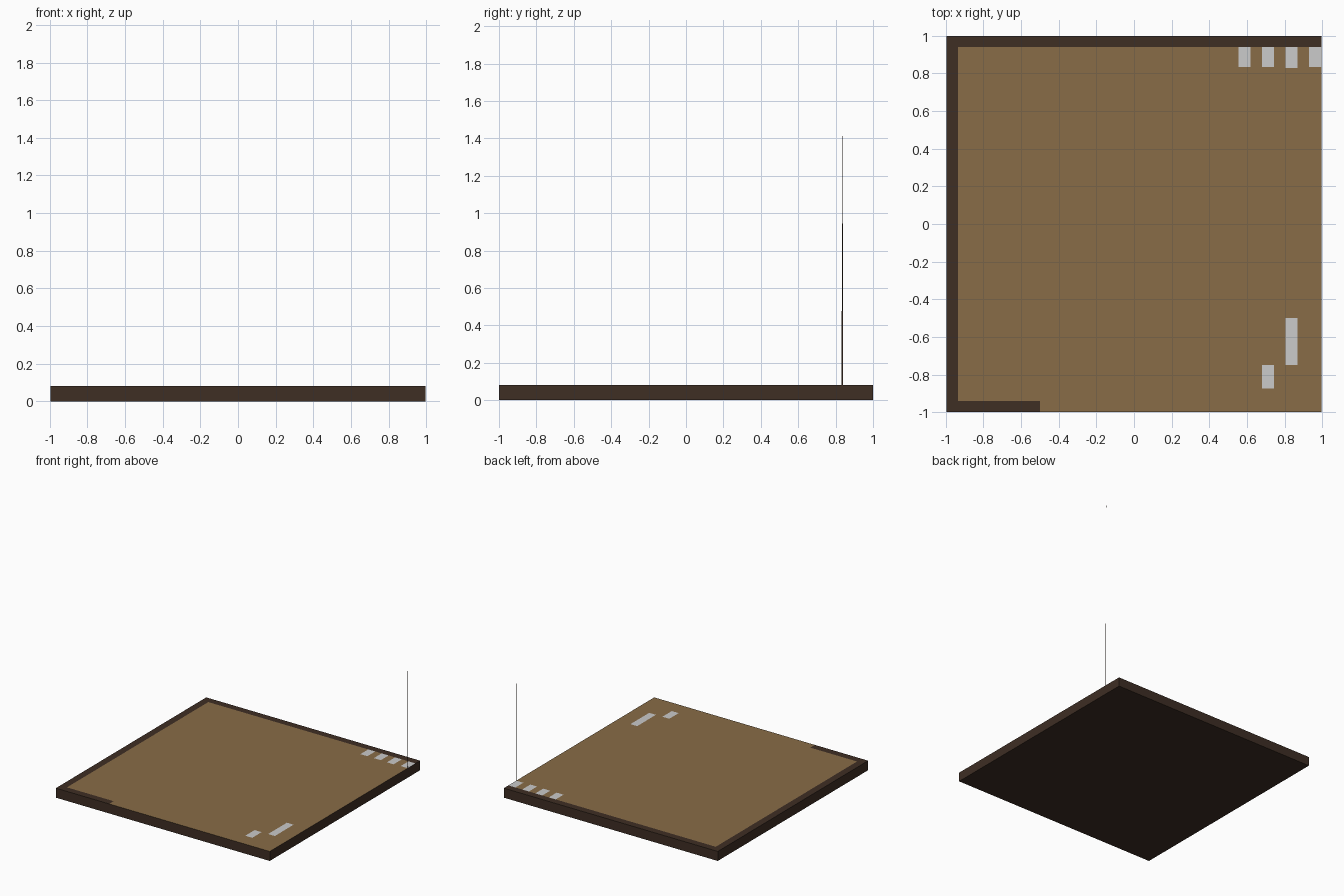
import bpy, bmesh

if "Cube" in bpy.data.objects:
    bpy.data.objects.remove(bpy.data.objects["Cube"])

W, D, H = 0.996, 1.0, 0.08   # half width, half depth, slab height


def material(name, rgb):
    """Flat colour from 0-255 sRGB values."""
    m = bpy.data.materials.new(name)
    m.diffuse_color = [((c / 255 + 0.055) / 1.055) ** 2.4 for c in rgb] + [1]
    m.use_nodes = True
    m.node_tree.nodes["Principled BSDF"].inputs["Base Color"].default_value = m.diffuse_color
    return m


brown = material("dark brown", (62, 46, 36))
tan = material("tan", (136, 108, 71))
grey = material("pale grey", (203, 203, 203))


def add_object(name, bm, mats):
    me = bpy.data.meshes.new(name)
    bm.to_mesh(me)
    bm.free()
    ob = bpy.data.objects.new(name, me)
    bpy.context.collection.objects.link(ob)
    for m in mats:
        me.materials.append(m)
    return ob


# Painted areas of the top: (x0, x1, y0, y1)
rim = [(-W, -0.935, -D, D), (-W, W, 0.94, D), (-W, -0.5, -D, -0.94)]
marks = [(0.555, 0.62, 0.835, 0.94), (0.68, 0.745, 0.835, 0.94),
         (0.805, 0.868, 0.83, 0.94), (0.93, W, 0.835, 0.94),
         (0.805, 0.868, -0.75, -0.5), (0.68, 0.745, -0.875, -0.75)]


def inside(c, rects):
    return any(a < c.x < b and e < c.y < f for a, b, e, f in rects)


# Slab: a box whose top face is cut along the borders of the painted areas
bm = bmesh.new()
bmesh.ops.create_cube(bm, size=2)
for v in bm.verts:
    v.co = (v.co.x * W, v.co.y * D, H if v.co.z > 0 else 0)
xs = {x for r in rim + marks for x in r[:2] if abs(x) < W}
ys = {y for r in rim + marks for y in r[2:] if abs(y) < D}
cuts = [((x, 0, 0), (1, 0, 0)) for x in sorted(xs)]
cuts += [((0, y, 0), (0, 1, 0)) for y in sorted(ys)]
for co, no in cuts:
    top = [f for f in bm.faces if f.normal.z > 0.5]
    geom = top + list({e for f in top for e in f.edges}) + list({v for f in top for v in f.verts})
    bmesh.ops.bisect_plane(bm, geom=geom, plane_co=co, plane_no=no)
    bm.normal_update()
for f in bm.faces:
    if f.normal.z > 0.5:
        c = f.calc_center_median()
        f.material_index = 2 if inside(c, marks) else 0 if inside(c, rim) else 1
add_object("floor_slab", bm, [brown, tan, grey])

# Mast: a very thin upright sliver on the right edge
bm = bmesh.new()
bm.faces.new([bm.verts.new(p) for p in
              [(W, 0.830, 0), (W, 0.838, 0), (W, 0.840, 1.75)]])
add_object("thin_mast", bm, [brown])
